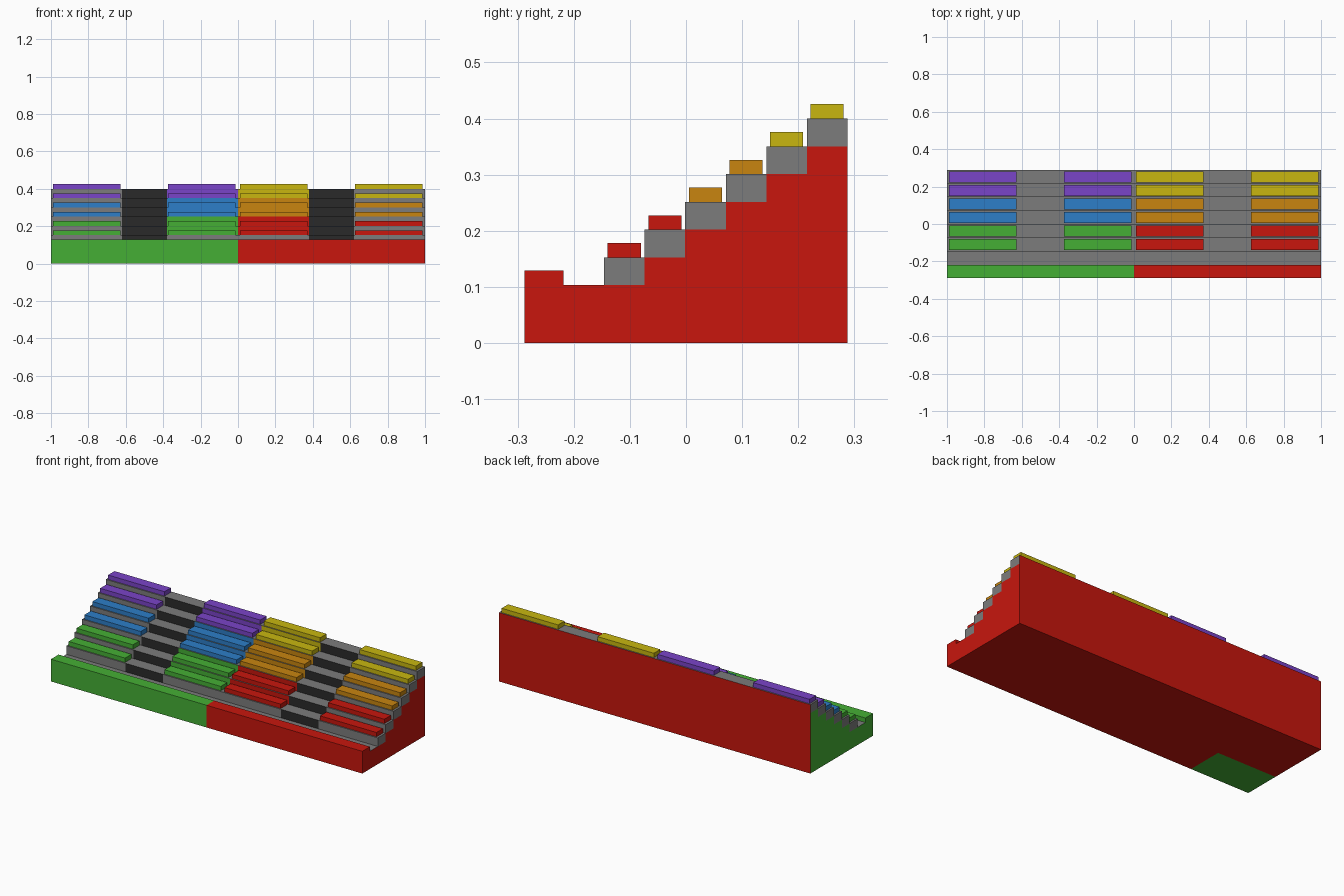
import bpy, bmesh

if "Cube" in bpy.data.objects:
    bpy.data.objects.remove(bpy.data.objects["Cube"])

COLORS = {
    "red": (0.58, 0.008, 0.004), "green": (0.06, 0.43, 0.035),
    "blue": (0.026, 0.21, 0.58), "purple": (0.195, 0.058, 0.58),
    "orange": (0.58, 0.235, 0.005), "yellow": (0.58, 0.47, 0.005),
    "black": (0.023, 0.023, 0.023), "grey": (0.2, 0.2, 0.2),
}
MATS = {}
for name, rgb in COLORS.items():
    MATS[name] = bpy.data.materials.new(name)
    MATS[name].diffuse_color = (*rgb, 1)
NAMES = list(COLORS)

ROWS, DEPTH, RISE = 6, 0.0723, 0.0495
Y0, Y1, YR = -0.288, -0.218, -0.146     # front wall, gutter, first row
ZG, ZW = 0.103, 0.129                   # gutter floor, wall top
YB = 0.288
LEFT = ["green", "green", "blue", "blue", "purple", "purple"]
RIGHT = ["red", "red", "orange", "orange", "yellow", "yellow"]


def row_y(k):
    return YR + k * DEPTH


def finish(name, bm, mats):
    bmesh.ops.remove_doubles(bm, verts=bm.verts, dist=1e-5)
    bmesh.ops.recalc_face_normals(bm, faces=bm.faces)
    me = bpy.data.meshes.new(name)
    bm.to_mesh(me)
    bm.free()
    for m in mats:
        me.materials.append(MATS[m])
    ob = bpy.data.objects.new(name, me)
    bpy.context.collection.objects.link(ob)


# Stand: stepped profile swept across columns, coloured per face
bm = bmesh.new()


def face(pts, color):
    f = bm.faces.new([bm.verts.new(p) for p in pts])
    f.material_index = NAMES.index(color)


def strip(x0, x1, a, b, color):
    face([(x0, *a), (x1, *a), (x1, *b), (x0, *b)], color)


XS = [-1, -0.62, -0.38, 0, 0.38, 0.62, 1]
for i, (x0, x1) in enumerate(zip(XS, XS[1:])):
    side = "green" if i < 3 else "red"
    seats = LEFT if i < 3 else RIGHT
    # Front wall, gutter floor, back and underside
    strip(x0, x1, (Y0, 0), (Y0, ZW), side)
    strip(x0, x1, (Y0, ZW), (Y1, ZW), side)
    strip(x0, x1, (Y1, ZW), (Y1, ZG), side)
    strip(x0, x1, (Y1, ZG), (YR, ZG), "grey")
    strip(x0, x1, (YB, ZG + ROWS * RISE), (YB, 0), "red")
    strip(x0, x1, (YB, 0), (row_y(1), 0), "red")
    strip(x0, x1, (row_y(1), 0), (Y0, 0), "green" if i == 0 else "red")
    # Risers and treads
    for k in range(ROWS):
        z = ZG + k * RISE
        ya, yb = row_y(k), (YB if k == ROWS - 1 else row_y(k + 1))
        riser = "grey"
        if i in (1, 4):
            riser = "black"
        elif i in (2, 3) and k > 0:
            riser = seats[k - 1]
        strip(x0, x1, (ya, z), (ya, z + RISE), riser)
        strip(x0, x1, (ya, z + RISE), (yb, z + RISE), "grey")

# End walls with grey step ends
for x, color in ((-1, "green"), (1, "red")):
    prof = [(Y0, 0), (Y0, ZW), (Y1, ZW), (Y1, ZG), (YR, ZG)]
    for k in range(ROWS):
        z = ZG + k * RISE
        ya, yb = row_y(k), (YB if k == ROWS - 1 else row_y(k + 1))
        face([(x, ya, z), (x, yb, z), (x, yb, z + RISE), (x, ya, z + RISE)], "grey")
        prof.append((yb, z))
        if k < ROWS - 1:
            prof.append((yb, z + RISE))
    prof += [(YB, 0), (row_y(1), 0)]
    face([(x, *p) for p in prof], color)
finish("stand", bm, NAMES)

# Bench seats
BLOCKS = {"outer_left": (-0.99, -0.628, LEFT), "inner_left": (-0.375, -0.013, LEFT),
          "inner_right": (0.01, 0.372, RIGHT), "outer_right": (0.625, 0.987, RIGHT)}
for label, (x0, x1, cols) in BLOCKS.items():
    for k in range(ROWS):
        bm = bmesh.new()
        bmesh.ops.create_cube(bm, size=1)
        z = ZG + (k + 1) * RISE
        for v in bm.verts:
            v.co.x = x0 if v.co.x < 0 else x1
            v.co.y = row_y(k) + (0.0065 if v.co.y < 0 else 0.0655)
            v.co.z = z if v.co.z < 0 else z + 0.0255
        finish(f"bench_{label}_{k + 1}", bm, [cols[k]])

for m in bpy.data.materials:
    if m.users and not m.is_grease_pencil:
        m.use_nodes = True
        m.node_tree.nodes["Principled BSDF"].inputs["Base Color"].default_value = m.diffuse_color
